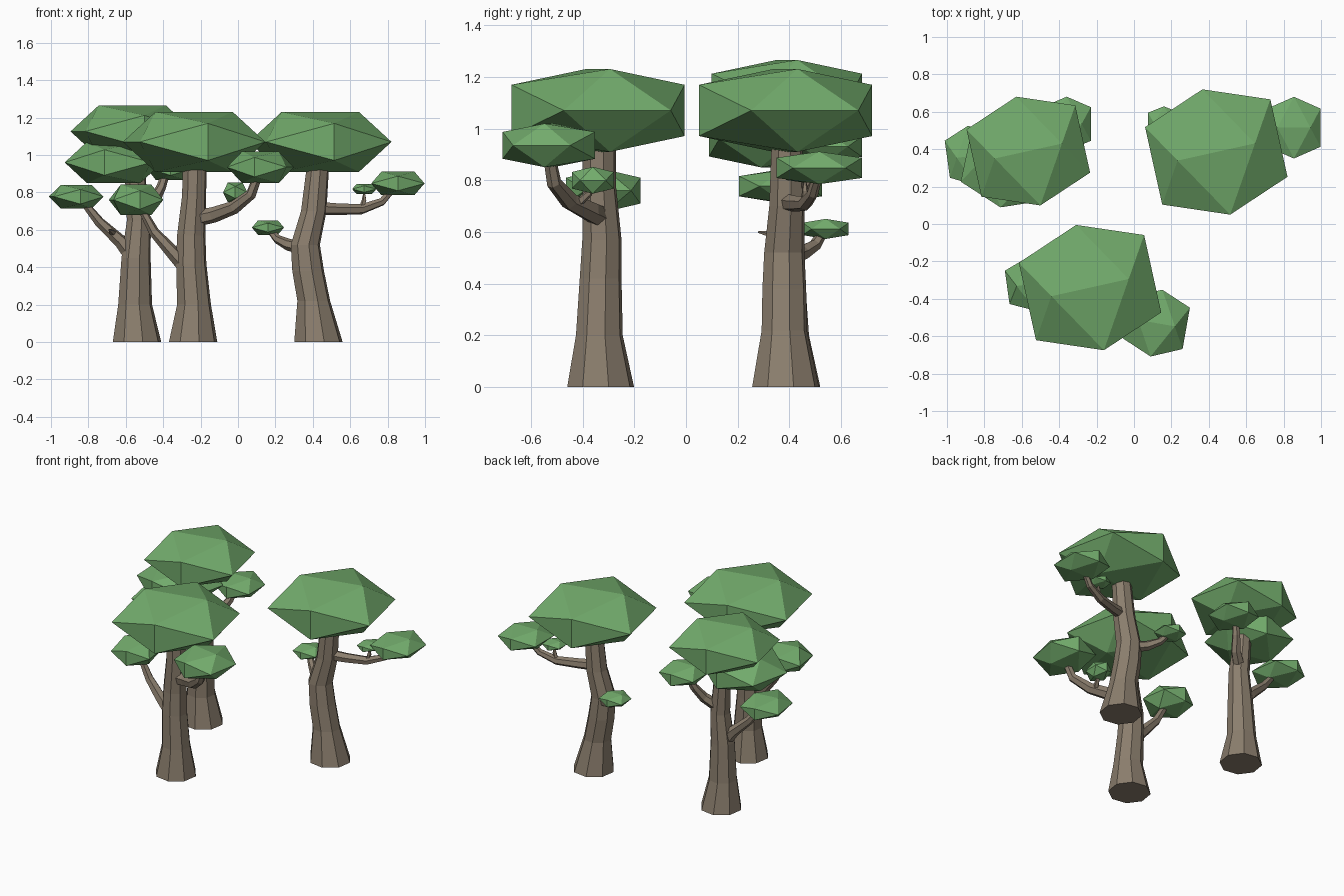
import bpy, bmesh, math
from mathutils import Vector, Matrix

cube = bpy.data.objects.get("Cube")
if cube:
    bpy.data.objects.remove(cube)


def material(name, rgb):
    m = bpy.data.materials.new(name)
    m.use_nodes = True
    m.diffuse_color = (*rgb, 1)
    bsdf = m.node_tree.nodes["Principled BSDF"]
    bsdf.inputs["Base Color"].default_value = (*rgb, 1)
    bsdf.inputs["Roughness"].default_value = 0.9
    return m


BARK = material("bark brown", (0.26, 0.21, 0.155))
LEAF = material("leaf green", (0.17, 0.41, 0.15))
PHI = (1 + math.sqrt(5)) / 2


def finish(name, bm, mat):
    bmesh.ops.recalc_face_normals(bm, faces=bm.faces)
    me = bpy.data.meshes.new(name)
    bm.to_mesh(me)
    bm.free()
    me.materials.append(mat)
    ob = bpy.data.objects.new(name, me)
    bpy.context.collection.objects.link(ob)
    return ob


# Faceted foliage: an icosahedron with an edge on top, squashed and turned
def foliage(name, center, scale, turn):
    bm = bmesh.new()
    for a in (-1, 1):
        for b in (-PHI, PHI):
            for p in ((a, 0, b), (0, b, a), (b, a, 0)):
                bm.verts.new(p)
    bmesh.ops.convex_hull(bm, input=bm.verts)
    mat = (Matrix.Translation(center) @ Matrix.Rotation(math.radians(turn), 4, 'Z')
           @ Matrix.Diagonal((*scale, 1)))
    bmesh.ops.transform(bm, matrix=mat, verts=bm.verts)
    return finish(name, bm, LEAF)


# Tapered faceted tube through (x, y, z, radius) points
def tube(name, points, sides, upright=False):
    bm = bmesh.new()
    pts = [Vector(p[:3]) for p in points]
    rings = []
    for i, p in enumerate(pts):
        d = (pts[min(i + 1, len(pts) - 1)] - pts[max(i - 1, 0)]).normalized()
        if upright:
            u, v = Vector((1, 0, 0)), Vector((0, 1, 0))
        else:
            u = d.cross(Vector((0, 0, 1))).normalized()
            v = u.cross(d)
        ring = []
        for k in range(sides):
            t = math.tau * (k + 0.3) / sides
            ring.append(bm.verts.new(p + (u * math.cos(t) + v * math.sin(t)) * points[i][3]))
        rings.append(ring)
    for lo, hi in zip(rings, rings[1:]):
        for k in range(sides):
            j = (k + 1) % sides
            bm.faces.new((lo[k], lo[j], hi[j], hi[k]))
    bm.faces.new(rings[0])
    bm.faces.new(rings[-1])
    return finish(name, bm, BARK)


# Trunks
tube("front_trunk", [(-.24, -.33, 0, .133), (-.235, -.335, .2, .093), (-.25, -.33, .42, .083),
                     (-.25, -.325, .57, .078), (-.235, -.335, .78, .066), (-.23, -.335, .97, .066)], 8, True)
tube("back_trunk", [(-.54, .39, 0, .133), (-.55, .385, .2, .093), (-.545, .38, .45, .08),
                    (-.53, .385, .65, .066), (-.545, .39, .82, .058), (-.56, .39, 1.04, .055)], 8, True)
tube("left_trunk", [(.43, .385, 0, .133), (.405, .38, .22, .09), (.375, .38, .38, .087),
                    (.36, .38, .52, .08), (.405, .39, .7, .07), (.43, .39, .97, .06)], 8, True)

# Branches and twigs
tube("front_right_branch", [(-.23, -.33, .66, .045), (-.13, -.37, .68, .042), (-.02, -.45, .72, .036),
                            (.07, -.51, .79, .029), (.11, -.53, .9, .024)], 6)
tube("front_left_branch", [(-.26, -.33, .38, .045), (-.36, -.33, .49, .036),
                           (-.45, -.32, .59, .028), (-.52, -.315, .72, .02)], 6)
tube("front_twig", [(-.04, -.42, .71, .018), (-.02, -.375, .75, .014), (-.015, -.36, .8, .011)], 5)
tube("back_left_branch", [(-.55, .38, .44, .045), (-.63, .38, .54, .036),
                          (-.74, .37, .64, .028), (-.82, .36, .74, .02)], 6)
tube("back_stub", [(-.67, .36, .585, .02), (-.69, .28, .6, .004)], 5)
tube("back_rear_branch", [(-.53, .39, .68, .04), (-.45, .45, .75, .032),
                          (-.41, .5, .83, .026), (-.38, .53, .92, .02)], 6)
tube("left_outer_branch", [(.42, .39, .715, .036), (.53, .42, .71, .032), (.66, .46, .71, .028),
                           (.77, .49, .75, .022), (.83, .51, .82, .018)], 6)
tube("left_inner_branch", [(.36, .4, .5, .038), (.27, .45, .52, .032),
                           (.21, .5, .55, .024), (.17, .53, .6, .018)], 6)
tube("left_twig", [(.66, .46, .71, .015), (.675, .46, .76, .013), (.675, .46, .82, .011)], 5)

# Main canopies
foliage("front_canopy", (-.235, -.34, 1.07), (.212, .212, .099), 12.5)
foliage("left_canopy", (.44, .385, 1.07), (.212, .212, .099), 12.5)
foliage("back_canopy", (-.565, .39, 1.126), (.184, .184, .086), 12.5)
foliage("back_lower_canopy", (-.665, .32, .96), (.146, .146, .068), -12)

# Small leaf clumps on the branches
foliage("front_right_clump", (.12, -.53, .935), (.1, .112, .052), -10)
foliage("front_left_clump", (-.545, -.32, .76), (.083, .09, .05), 8)
foliage("front_tiny_clump", (-.015, -.36, .8), (.04, .05, .032), 0)
foliage("back_left_clump", (-.865, .365, .777), (.083, .1, .039), 8)
foliage("back_rear_clump", (-.36, .535, .93), (.08, .09, .039), 0)
foliage("left_outer_clump", (.855, .515, .848), (.088, .102, .039), 0)
foliage("left_inner_clump", (.16, .54, .612), (.053, .055, .024), 0)
foliage("left_tiny_clump", (.675, .46, .818), (.04, .045, .017), 0)
